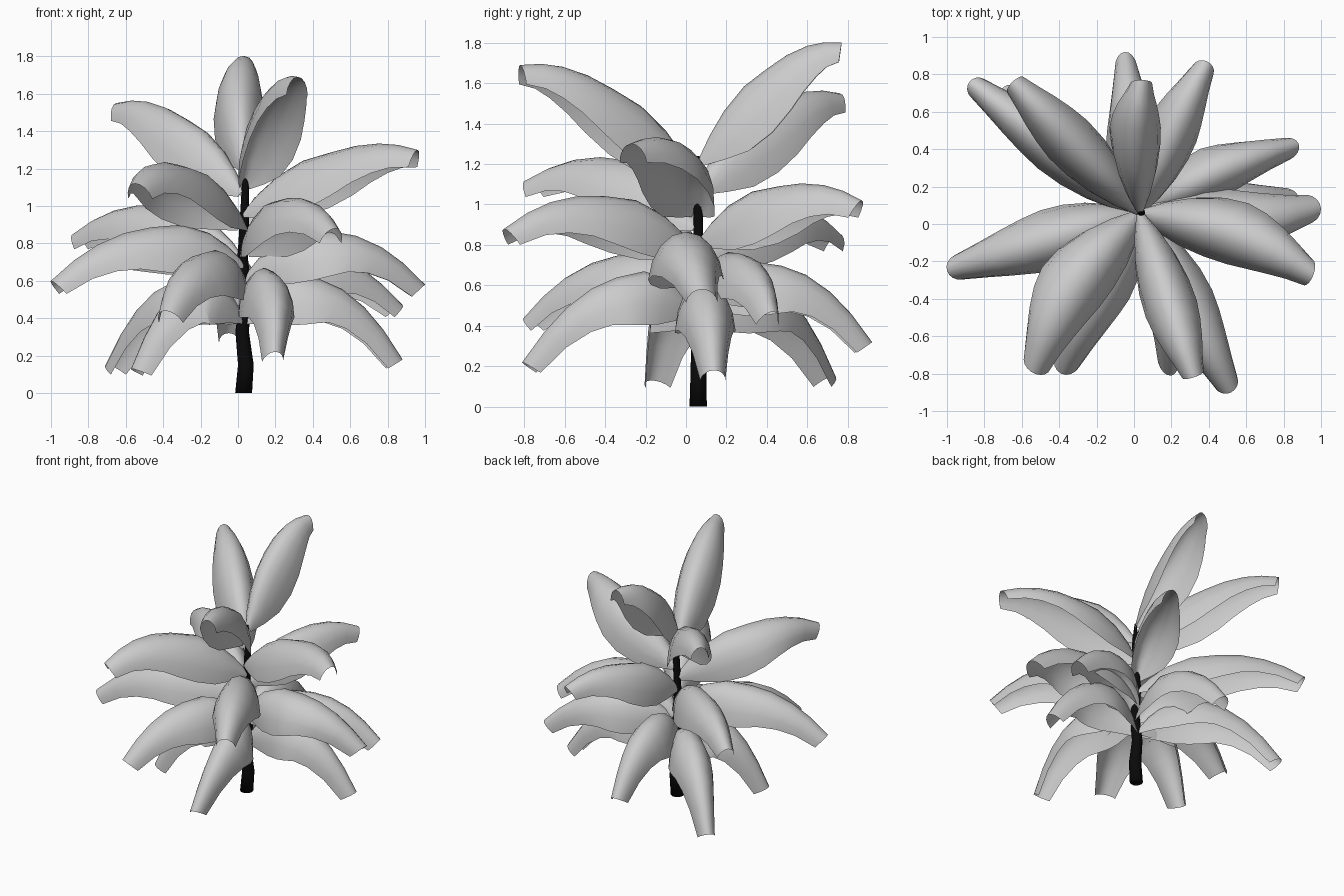
import bpy
import math
from mathutils import Vector

BASE = Vector((0.03, 0.06))

# leaf cross-section along its length: (position, half width, fold depth)
PROFILE = [(0.0, 0.025, 0.04), (0.08, 0.075, 0.16), (0.18, 0.115, 0.265),
           (0.32, 0.14, 0.305), (0.48, 0.145, 0.27), (0.62, 0.132, 0.225),
           (0.76, 0.11, 0.18), (0.88, 0.085, 0.14), (1.0, 0.06, 0.11)]

# tip x, tip y, ridge height at base, middle and tip, width factor, sideways bow
LEAVES = [
    (0.04, 0.77, 1.22, 1.68, 1.80, 0.95, 0.03), (0.32, -0.82, 1.12, 1.58, 1.69, 1, 0),
    (-0.65, 0.76, 1.08, 1.48, 1.55, 1, 0), (0.96, -0.27, 0.97, 1.29, 1.30, 1.2, 0.07),
    (-0.55, -0.79, 0.90, 1.22, 1.12, 1.3, -0.08), (0.39, 0.87, 0.82, 1.09, 1.02, 1, 0.02),
    (0.52, -0.90, 0.76, 1.04, 0.88, 1.1, 0), (-0.88, 0.76, 0.72, 1.00, 0.85, 1, 0),
    (-1.00, -0.25, 0.70, 0.88, 0.60, 1.15, 0), (1.00, 0.08, 0.62, 0.86, 0.58, 1.3, -0.07),
    (0.88, 0.43, 0.55, 0.75, 0.47, 1, 0.04), (-0.39, -0.80, 0.57, 0.74, 0.44, 1.2, -0.02),
    (-0.05, 0.92, 0.50, 0.69, 0.32, 1, 0), (0.20, -0.81, 0.47, 0.63, 0.22, 0.95, 0.065),
    (0.88, 0.14, 0.40, 0.60, 0.18, 1.05, 0), (-0.57, -0.17, 0.40, 0.59, 0.13, 1.1, 0),
    (-0.70, 0.73, 0.40, 0.60, 0.15, 1, 0)]


def make_mesh(name, verts, faces, mat=None):
    me = bpy.data.meshes.new(name)
    me.from_pydata(verts, [], faces)
    me.polygons.foreach_set("use_smooth", [True] * len(me.polygons))
    if mat:
        me.materials.append(mat)
    ob = bpy.data.objects.new(name, me)
    bpy.context.collection.objects.link(ob)
    return ob


def grid_faces(rows, cols):
    return [(r * cols + c, r * cols + c + 1, (r + 1) * cols + c + 1, (r + 1) * cols + c)
            for r in range(rows - 1) for c in range(cols - 1)]


def leaf(name, tx, ty, zb, zm, zt, wide, bow, cols=9):
    reach = Vector((tx, ty)) - BASE
    length = reach.length
    out = Vector((reach.x, reach.y, 0)) / length
    side = Vector((-out.y, out.x, 0))
    verts = []
    for t, w, d in PROFILE:
        # arched ridge through base, middle and tip, steeper near the stem
        z = zb * (1 - t) * (1 - 2 * t) + zm * 4 * t * (1 - t) + zt * t * (2 * t - 1)
        z += 0.4 * t * (1 - t) * max(0, 1 - 2 * t)
        dz = zb * (4 * t - 3) + zm * (4 - 8 * t) + zt * (4 * t - 1)
        tangent = (out * length + Vector((0, 0, dz))).normalized()
        # fold hangs straighter down near the stem
        up = tangent.cross(side) + Vector((0, 0, 1.2 * max(0, 0.8 - t)))
        up.normalize()
        ridge = Vector((BASE.x, BASE.y, z)) + out * (length * t)
        ridge += side * bow * 4 * t * (1 - t)
        # drooping, rounded fold
        for c in range(cols):
            a = (c / (cols - 1) * 2 - 1) * 1.45
            verts.append(ridge + side * w * wide * math.sin(a) - up * d * (1 - math.cos(a)))
    make_mesh(name, verts, grid_faces(len(PROFILE), cols))


# leaves
for i, spec in enumerate(LEAVES):
    leaf(f"leaf_{i + 1}", *spec)

# slightly crooked dark stem
bark = bpy.data.materials.new("dark_bark")
bark.diffuse_color = (0.003, 0.003, 0.003, 1)
STEM = [(0.03, 0.06, 0, 0.045), (0.042, 0.062, 0.15, 0.042), (0.022, 0.06, 0.33, 0.036),
        (0.045, 0.06, 0.52, 0.032), (0.025, 0.062, 0.72, 0.028),
        (0.035, 0.06, 0.95, 0.024), (0.04, 0.06, 1.10, 0.02), (0.035, 0.06, 1.24, 0.008)]
n = 10
sv = [(x + r * math.cos(2 * math.pi * k / n), y + r * math.sin(2 * math.pi * k / n), z)
      for x, y, z, r in STEM for k in range(n)]
sf = [(i * n + k, i * n + (k + 1) % n, (i + 1) * n + (k + 1) % n, (i + 1) * n + k)
      for i in range(len(STEM) - 1) for k in range(n)]
sf += [tuple(reversed(range(n))), tuple(range(len(sv) - n, len(sv)))]
make_mesh("stem", sv, sf, bark)
